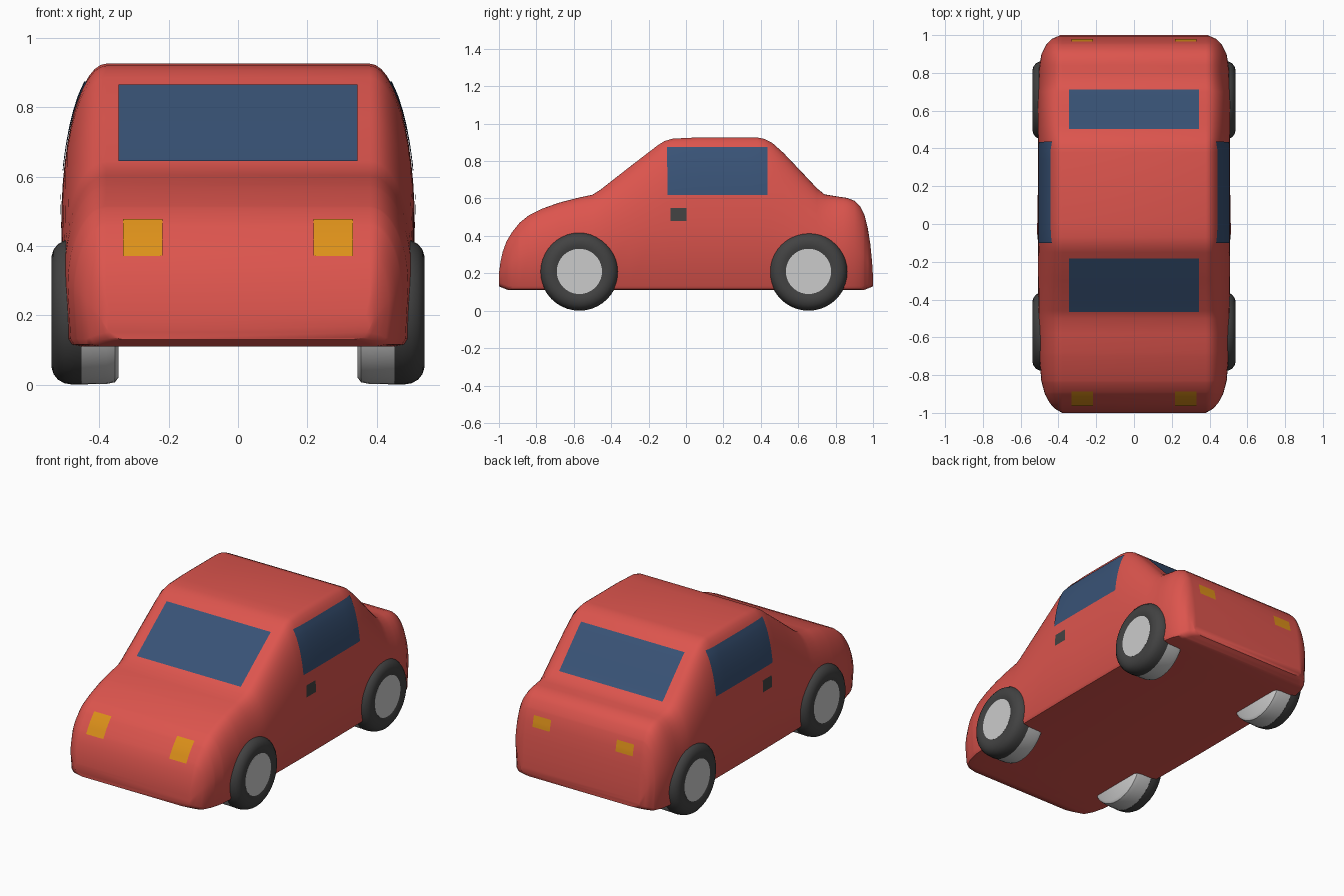
import bpy, bmesh, math
from mathutils import Vector
from mathutils.bvhtree import BVHTree

if "Cube" in bpy.data.objects:
    bpy.data.objects.remove(bpy.data.objects["Cube"])


def material(name, rgb):
    m = bpy.data.materials.new(name)
    m.diffuse_color = (*rgb, 1)
    m.use_nodes = True
    m.node_tree.nodes["Principled BSDF"].inputs["Base Color"].default_value = m.diffuse_color
    return m


RED = material("red_paint", (0.72, 0.09, 0.075))
BLUE = material("blue_glass", (0.04, 0.085, 0.18))
AMBER = material("amber", (0.72, 0.28, 0.01))
DARK = material("dark_rubber", (0.055, 0.055, 0.055))


def finish(name, bm, mat=None, angle=40):
    me = bpy.data.meshes.new(name)
    bm.to_mesh(me)
    ob = bpy.data.objects.new(name, me)
    bpy.context.collection.objects.link(ob)
    if mat:
        me.materials.append(mat)
    bpy.ops.object.select_all(action='DESELECT')
    bpy.context.view_layer.objects.active = ob
    ob.select_set(True)
    bpy.ops.object.shade_smooth_by_angle(angle=math.radians(angle))
    return ob


def interp(table, y):
    for (a, p), (b, q) in zip(table, table[1:]):
        if y <= b:
            return p + (q - p) * (y - a) / (b - a)
    return table[-1][1]


# Body: upper outline (y, z) and half width (y, x)
TOP = [(-1, .20), (-.992, .26), (-.98, .315), (-.96, .37), (-.93, .42), (-.89, .47),
       (-.84, .51), (-.77, .545), (-.68, .577), (-.58, .603), (-.5, .62), (-.46, .645),
       (-.3, .77), (-.15, .885), (-.115, .907), (-.07, .92), (.06, .926), (.38, .926),
       (.42, .918), (.46, .898), (.52, .845), (.62, .74), (.7, .655), (.74, .622),
       (.8, .612), (.86, .603), (.9, .588), (.93, .56), (.955, .51), (.972, .44),
       (.985, .36), (.995, .26), (1, .18)]
WIDTH = [(-1, .38), (-.98, .415), (-.95, .445), (-.9, .472), (-.83, .491), (-.7, .501),
         (-.5, .506), (0, .51), (.7, .508), (.84, .501), (.9, .49), (.95, .465),
         (.98, .435), (1, .39)]


def ring(y):
    top, w = interp(TOP, y), interp(WIDTH, y)
    base = .11 + .02 * max(0, (abs(y) - .95) / .05)
    shoulder = base + .43 * (top - base)
    flat = min(.38, w - .012)
    half = [(w - .05, base), (w - .018, base + .006), (w - .008, base + .022)]
    for i in range(13):
        a = math.pi / 2 * i / 12
        half.append((flat + (w - flat) * math.cos(a),
                     shoulder + (top - shoulder) * math.sin(a)))
    return half + [(-x, z) for x, z in reversed(half)]


bm = bmesh.new()
stations = sorted({y for y, _ in TOP + WIDTH})
rings = [[bm.verts.new((x, y, z)) for x, z in ring(y)] for y in stations]
for r, s in zip(rings, rings[1:]):
    for i in range(len(r)):
        j = (i + 1) % len(r)
        bm.faces.new((r[i], r[j], s[j], s[i]))
bm.faces.new(rings[0])
bm.faces.new(rings[-1])
bmesh.ops.recalc_face_normals(bm, faces=bm.faces)
finish("body", bm, RED)
tree = BVHTree.FromBMesh(bm)


def patch(name, mat, axis, side, u, v, n=12):
    """Thin panel projected onto the body along an axis from the given side."""
    panel = bmesh.new()
    others = [k for k in range(3) if k != axis]
    ray = Vector((0, 0, 0))
    ray[axis] = -side
    grid = []
    for i in range(n + 1):
        row = []
        for j in range(n + 1):
            start = Vector((0, 0, 0))
            start[axis] = side * 3
            start[others[0]] = u[0] + (u[1] - u[0]) * i / n
            start[others[1]] = v[0] + (v[1] - v[0]) * j / n
            hit, normal, _, _ = tree.ray_cast(start, ray)
            row.append(panel.verts.new(hit + normal * .004))
        grid.append(row)
    for i in range(n):
        for j in range(n):
            panel.faces.new((grid[i][j], grid[i + 1][j], grid[i + 1][j + 1], grid[i][j + 1]))
    panel.normal_update()
    for f in panel.faces:
        if f.normal.dot(ray) > 0:
            f.normal_flip()
    finish(name, panel, mat)


# Windows, lights and door handles
patch("windshield", BLUE, 1, -1, (-.345, .345), (.642, .862))
patch("rear_window", BLUE, 2, 1, (-.343, .343), (.50, .71))
for side, label in ((-1, "left"), (1, "right")):
    patch(label + "_window", BLUE, 0, side, (-.1, .435), (.617, .873))
    patch(label + "_handle", DARK, 0, side, (-.082, .004), (.48, .55), 3)
    span = (side * .218, side * .332)
    patch(label + "_headlight", AMBER, 1, -1, span, (.37, .475), 6)
    patch(label + "_tail_light", AMBER, 1, 1, span, (.42, .485), 6)


def lathe(name, mat, profile, side, y, z):
    """Spin (radius, x) points round a wheel axle."""
    b = bmesh.new()
    vs = [b.verts.new((side * x, y, z + r)) for r, x in profile]
    edges = [b.edges.new(p) for p in zip(vs, vs[1:])]
    bmesh.ops.spin(b, geom=vs + edges, cent=(0, y, z), axis=(1, 0, 0),
                   angle=math.tau, steps=40, use_duplicate=False)
    bmesh.ops.remove_doubles(b, verts=b.verts, dist=.0005)
    bmesh.ops.recalc_face_normals(b, faces=b.faces)
    finish(name, b, mat)


# Wheels: dark tyre outside, plain hub through the middle
TYRE = [(.12, .45), (.12, .532), (.14, .538), (.16, .538), (.18, .532), (.196, .519),
        (.206, .5), (.21, .475), (.21, .452), (.12, .45)]
HUB = [(0, .533), (.121, .533), (.121, .452), (.209, .452), (.208, .38), (.203, .355),
       (.19, .345), (0, .345)]
for side, label in ((-1, "left"), (1, "right")):
    for y, end in ((-.57, "front"), (.655, "rear")):
        lathe(f"{end}_{label}_tyre", DARK, TYRE, side, y, .21)
        lathe(f"{end}_{label}_hub", None, HUB, side, y, .21)
